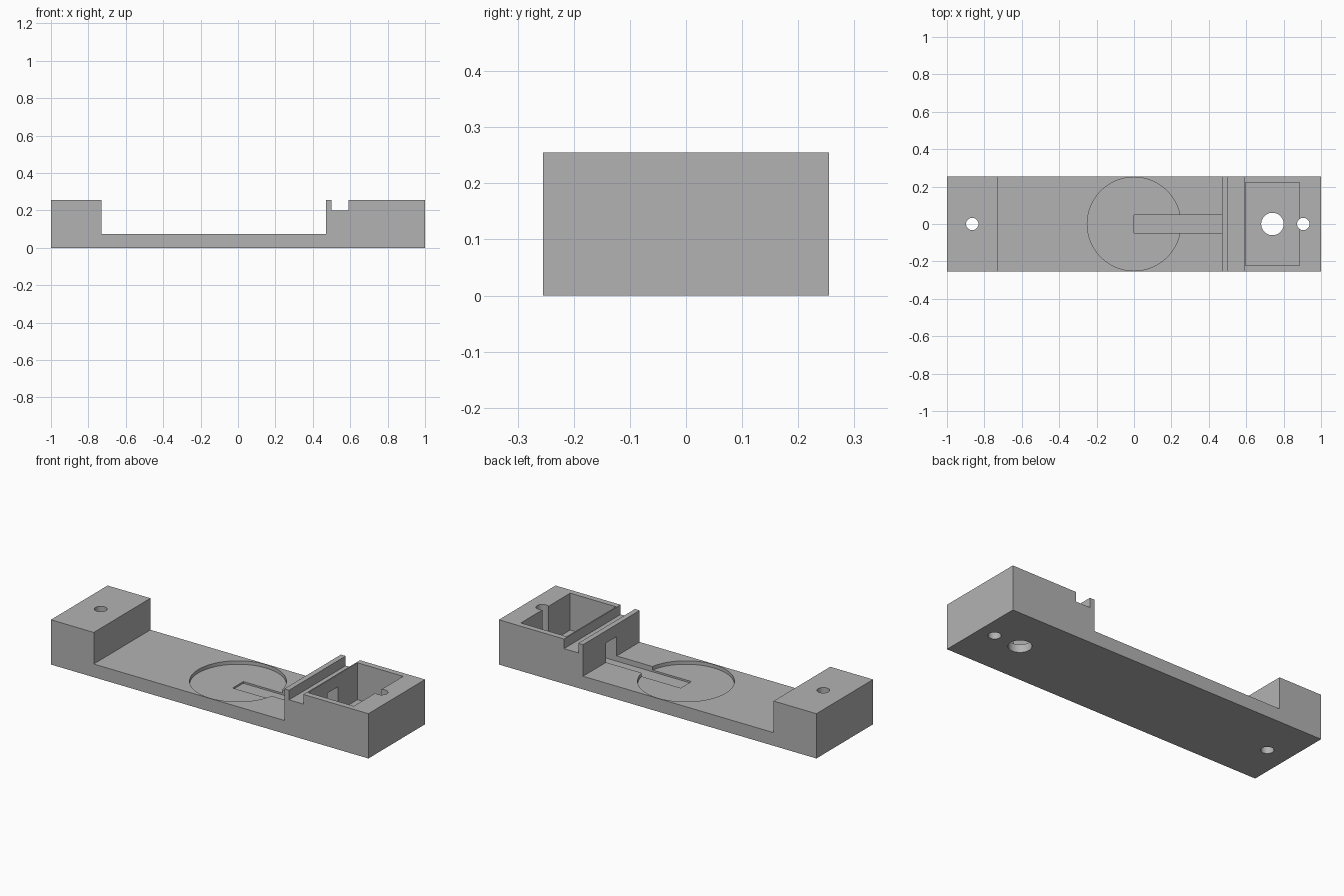
import bpy
import bmesh
from mathutils import Matrix

if "Cube" in bpy.data.objects:
    bpy.data.objects.remove(bpy.data.objects["Cube"], do_unlink=True)

grey = bpy.data.materials.new("plain_grey")
grey.use_nodes = True
colour = (0.45, 0.45, 0.45, 1)
grey.diffuse_color = colour
grey.node_tree.nodes["Principled BSDF"].inputs["Base Color"].default_value = colour

HALF_W, TOP, FLOOR = 0.255, 0.255, 0.045


def add_object(name, bm):
    bmesh.ops.recalc_face_normals(bm, faces=bm.faces)
    mesh = bpy.data.meshes.new(name)
    bm.to_mesh(mesh)
    bm.free()
    mesh.materials.append(grey)
    obj = bpy.data.objects.new(name, mesh)
    bpy.context.collection.objects.link(obj)
    return obj


def box(name, x0, x1, half_y, z0, z1):
    bm = bmesh.new()
    centre = Matrix.Translation(((x0 + x1) / 2, 0, (z0 + z1) / 2))
    size = Matrix.Diagonal((x1 - x0, 2 * half_y, z1 - z0, 1))
    bmesh.ops.create_cube(bm, size=1, matrix=centre @ size)
    return add_object(name, bm)


def cylinder(name, x, radius, z0, z1, sides=64):
    bm = bmesh.new()
    bmesh.ops.create_cone(bm, cap_ends=True, segments=sides, radius1=radius,
                          radius2=radius, depth=z1 - z0,
                          matrix=Matrix.Translation((x, 0, (z0 + z1) / 2)))
    return add_object(name, bm)


# Body: side profile with end blocks, thin lip and slot, extruded across the width
profile = [(-1, 0), (1, 0), (1, TOP), (0.59, TOP), (0.59, 0.2), (0.5, 0.2),
           (0.5, TOP), (0.47, TOP), (0.47, 0.075), (-0.73, 0.075),
           (-0.73, TOP), (-1, TOP)]
bm = bmesh.new()
side = bm.faces.new([bm.verts.new((x, -HALF_W, z)) for x, z in profile])
swept = bmesh.ops.extrude_face_region(bm, geom=[side])["geom"]
bmesh.ops.translate(bm, vec=(0, 2 * HALF_W, 0),
                    verts=[v for v in swept if isinstance(v, bmesh.types.BMVert)])
body = add_object("mounting_base", bm)

# Recesses, wire tunnel and through holes
cutters = [
    cylinder("round_recess_cutter", 0, 0.25, 0.055, 0.3, 96),
    box("pocket_cutter", 0.597, 0.885, 0.222, FLOOR, 0.3),
    box("wire_channel_cutter", 0, 0.65, 0.048, FLOOR, 0.185),
    cylinder("cable_hole_cutter", 0.74, 0.06, -0.1, 0.15),
    cylinder("right_screw_hole_cutter", 0.905, 0.033, -0.1, 0.4),
    cylinder("left_screw_hole_cutter", -0.865, 0.033, -0.1, 0.4),
]
for cutter in cutters:
    cutter.hide_render = True
    cut = body.modifiers.new(cutter.name, "BOOLEAN")
    cut.operation = "DIFFERENCE"
    cut.solver = "EXACT"
    cut.object = cutter

# Bake the cuts and drop the cutters
bpy.context.view_layer.update()
graph = bpy.context.evaluated_depsgraph_get()
baked = bpy.data.meshes.new_from_object(body.evaluated_get(graph))
body.modifiers.clear()
body.data = baked
for cutter in cutters:
    bpy.data.objects.remove(cutter, do_unlink=True)

# Smooth round walls, crisp edges
bpy.ops.object.select_all(action="DESELECT")
body.select_set(True)
bpy.context.view_layer.objects.active = body
bpy.ops.object.shade_smooth_by_angle()
